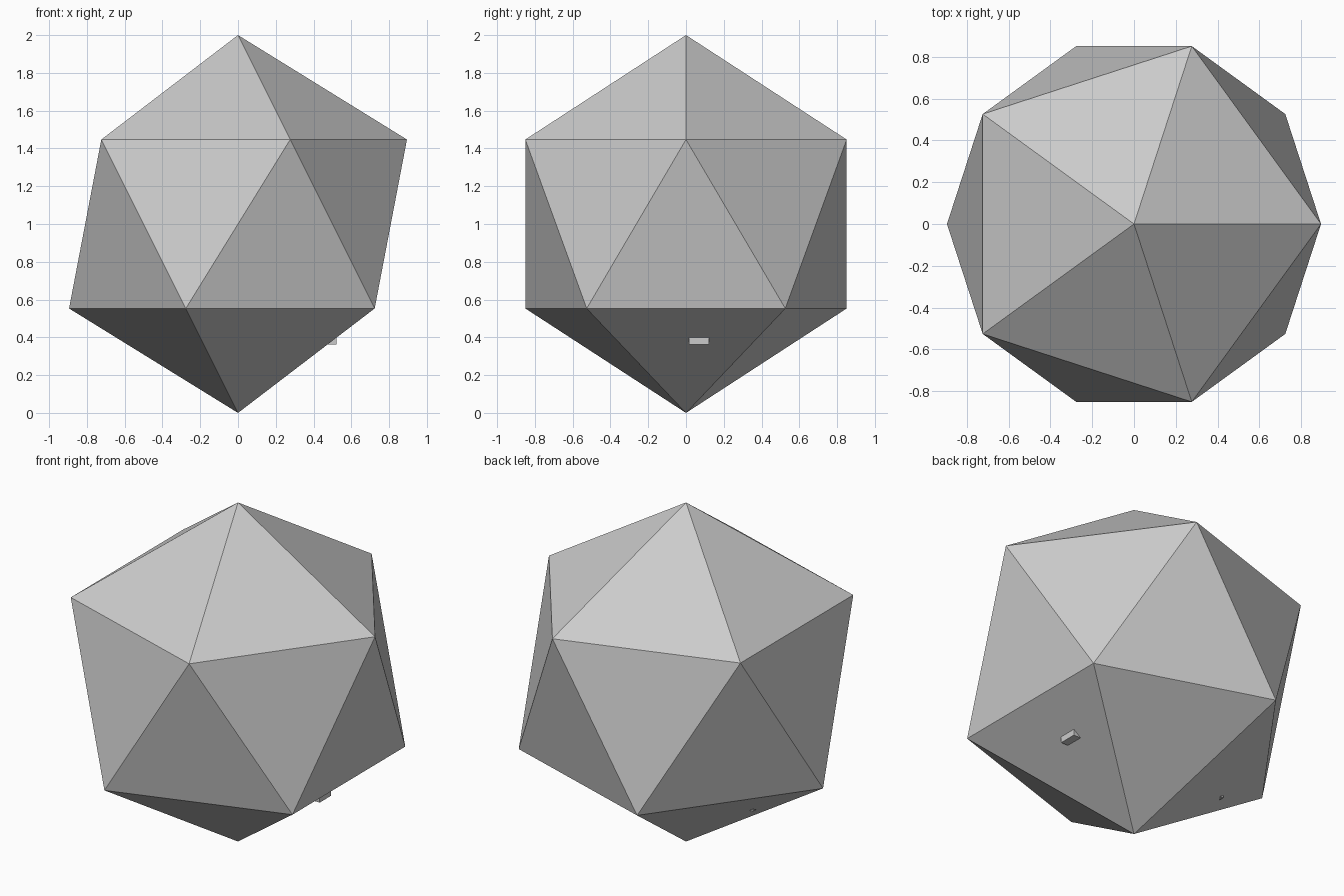
import bpy, bmesh
from math import cos, sin, radians, sqrt

if "Cube" in bpy.data.objects:
    bpy.data.objects.remove(bpy.data.objects["Cube"])

# Icosahedral shell: two poles and two staggered rings of five
R, H = 2 / sqrt(5), 1 / sqrt(5)
bm = bmesh.new()
top = bm.verts.new((0, 0, 2))
bottom = bm.verts.new((0, 0, 0))


def ring(z, offset):
    return [bm.verts.new((R * cos(radians(72 * i + offset)),
                          R * sin(radians(72 * i + offset)), z)) for i in range(5)]


upper, lower = ring(1 + H, 0), ring(1 - H, 36)
for i in range(5):
    j = (i + 1) % 5
    bm.faces.new((top, upper[i], upper[j]))
    bm.faces.new((upper[i], lower[i], upper[j]))
    bm.faces.new((lower[i], lower[j], upper[j]))
    bm.faces.new((bottom, lower[j], lower[i]))
bmesh.ops.recalc_face_normals(bm, faces=bm.faces)
mesh = bpy.data.meshes.new("icosahedron_shell")
bm.to_mesh(mesh)
bm.free()
bpy.context.collection.objects.link(bpy.data.objects.new("icosahedron_shell", mesh))

# Thin bar running through the lower part, its ends poking out
bpy.ops.mesh.primitive_cube_add(size=1, location=(0, 0.069, 0.382))
bar = bpy.context.object
bar.name = "cross_bar"
bar.scale = (1.044, 0.106, 0.038)
